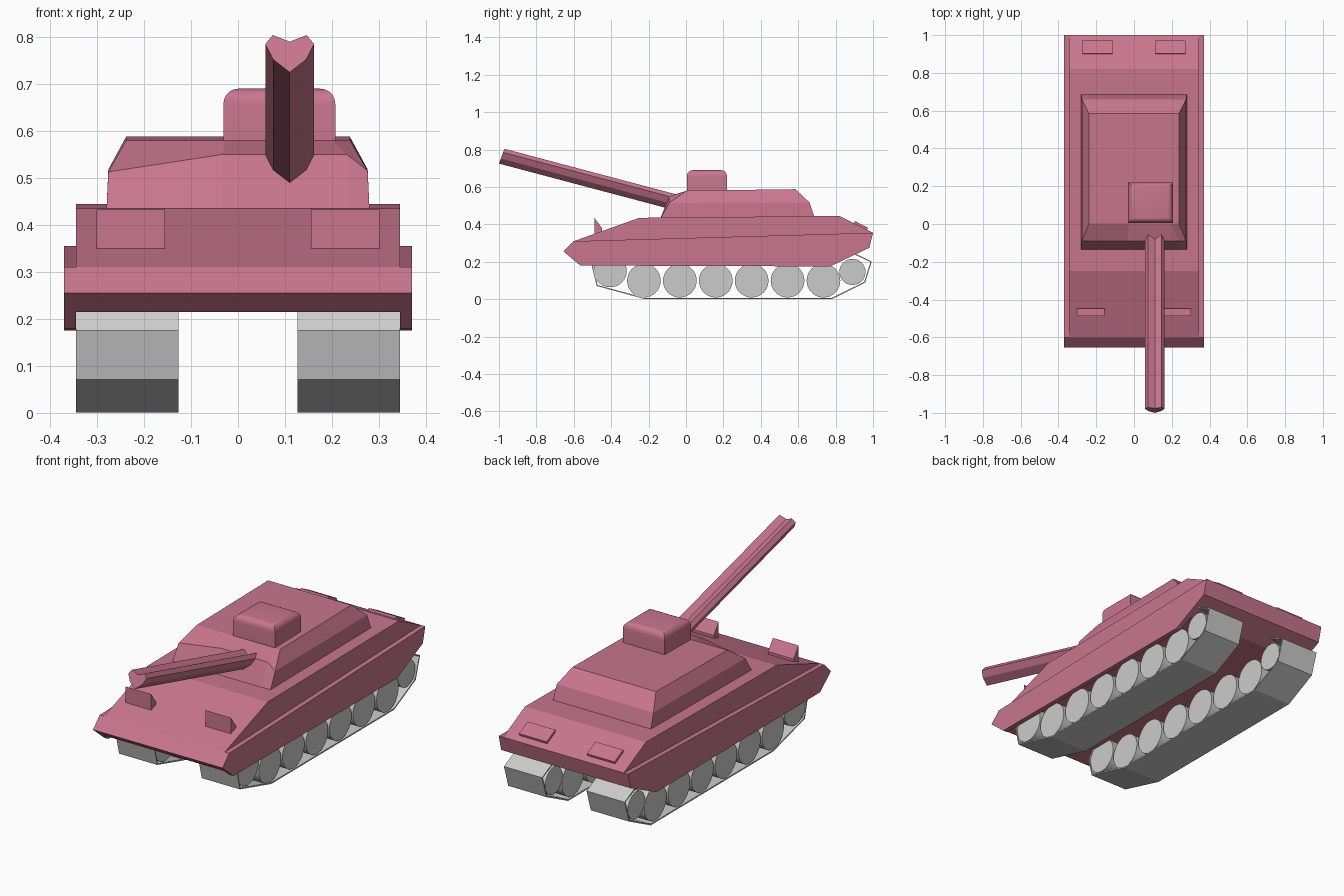
import bpy, bmesh, math
from mathutils import Vector

if "Cube" in bpy.data.objects:
    bpy.data.objects.remove(bpy.data.objects["Cube"])

pink = bpy.data.materials.new("pink_paint")
pink.diffuse_color = (0.58, 0.18, 0.27, 1)
pink.use_nodes = True
pink.node_tree.nodes["Principled BSDF"].inputs["Base Color"].default_value = pink.diffuse_color


def finish(bm, name, mat=pink):
    bmesh.ops.recalc_face_normals(bm, faces=bm.faces)
    me = bpy.data.meshes.new(name)
    bm.to_mesh(me)
    bm.free()
    ob = bpy.data.objects.new(name, me)
    bpy.context.collection.objects.link(ob)
    if mat:
        me.materials.append(mat)
    return ob


def loft(name, rings, mat=pink, caps=True):
    """Bridge closed rings of equal point count."""
    bm = bmesh.new()
    vs = [[bm.verts.new(p) for p in r] for r in rings]
    n = len(rings[0])
    for a, b in zip(vs, vs[1:]):
        for i in range(n):
            j = (i + 1) % n
            bm.faces.new((a[i], a[j], b[j], b[i]))
    if caps:
        bm.faces.new(vs[0])
        bm.faces.new(vs[-1])
    return finish(bm, name, mat)


def extrude_x(name, profile, x0, x1, mat=pink, caps=True):
    """Sweep a (y, z) side profile from x0 to x1."""
    return loft(name, [[(x, y, z) for y, z in profile] for x in (x0, x1)], mat, caps)


# Hull: narrower upper body on a wide lower plate
extrude_x("hull_upper", [(-0.60, 0.31), (-0.25, 0.435), (0.82, 0.445), (1.0, 0.355)],
          -0.345, 0.345)
extrude_x("hull_lower", [(-0.655, 0.255), (-0.60, 0.31), (1.0, 0.355), (0.98, 0.275),
                         (0.85, 0.215), (-0.607, 0.215)], -0.345, 0.345)

# Turret: three rings with a creased front edge
xs = (-1, -0.12, 0.84, 1)


def turret_ring(w, yf, yb, zs, zb):
    front = [(w * x, yf, z) for x, z in zip(xs, zs)]
    return front + [(w, yb, zb), (-w, yb, zb)]


loft("turret", [
    turret_ring(0.28, -0.138, 0.69, (0.43,) * 4, 0.43),
    turret_ring(0.276, -0.09, 0.66, (0.513, 0.55, 0.55, 0.515), 0.518),
    turret_ring(0.238, 0.003, 0.585, (0.58,) * 4, 0.588)])

# Commander hatch: box with rounded top rim
bm = bmesh.new()
bmesh.ops.create_cube(bm, size=1)
for v in bm.verts:
    v.co = Vector((0.088 + v.co.x * 0.238, 0.112 + v.co.y * 0.214, 0.63 + v.co.z * 0.12))
rim = [e for e in bm.edges if all(v.co.z > 0.65 for v in e.verts)]
bmesh.ops.bevel(bm, geom=rim, offset=0.032, segments=5, profile=0.5, affect='EDGES')
hatch = finish(bm, "hatch")

# Gun barrel: grooved section swept down into the turret
section = [(0, 0.725), (0.035, 0.752), (0.052, 0.785), (0.036, 0.804), (0, 0.79),
           (-0.036, 0.804), (-0.052, 0.785), (-0.035, 0.752)]
muzzle = [Vector((0.11 + x, -1.0 + (z - 0.725) * 0.37, z)) for x, z in section]
loft("gun_barrel", [muzzle, [p + Vector((0, 0.95, -0.252)) for p in muzzle]])

skirt = [(-0.655, 0.255), (-0.60, 0.31), (1.0, 0.355), (0.98, 0.275), (0.77, 0.175),
         (-0.565, 0.18)]
belt = [(-0.50, 0.175), (-0.475, 0.073), (-0.22, 0.004), (0.78, 0.004),
        (0.955, 0.09), (0.99, 0.2), (0.9, 0.243), (-0.46, 0.235)]
wheels = [(-0.405, 0.152, 0.088), (0.89, 0.146, 0.07)]
wheels += [(-0.225 + 0.192 * i, 0.099, 0.09) for i in range(6)]

for side, s in (("left", -1), ("right", 1)):
    extrude_x(side + "_skirt", skirt, s * 0.345, s * 0.37)

    # Track belt: thin open loop
    track = extrude_x(side + "_track", belt, s * 0.127, s * 0.345, None, False)
    shell = track.modifiers.new("thickness", 'SOLIDIFY')
    shell.thickness = 0.007
    shell.offset = 0

    # Road wheels and end rollers
    for i, (y, z, r) in enumerate(wheels):
        circle = [(y + r * math.cos(math.tau * k / 32), z + r * math.sin(math.tau * k / 32))
                  for k in range(32)]
        ob = extrude_x(f"{side}_wheel_{i + 1}", circle, s * 0.132, s * 0.34, None)
        bpy.ops.object.select_all(action='DESELECT')
        ob.select_set(True)
        bpy.context.view_layer.objects.active = ob
        bpy.ops.object.shade_smooth_by_angle()

    # Wedge headlight and rear vent plate
    extrude_x(side + "_headlight", [(-0.488, 0.345), (-0.488, 0.433), (-0.448, 0.378),
                                    (-0.448, 0.355)], s * 0.155, s * 0.301)
    extrude_x(side + "_rear_vent", [(0.895, 0.395), (0.903, 0.418), (0.972, 0.382),
                                    (0.965, 0.36)], s * 0.115, s * 0.273)

# Smooth the rounded hatch rim
bpy.ops.object.select_all(action='DESELECT')
hatch.select_set(True)
bpy.context.view_layer.objects.active = hatch
bpy.ops.object.shade_smooth_by_angle()
